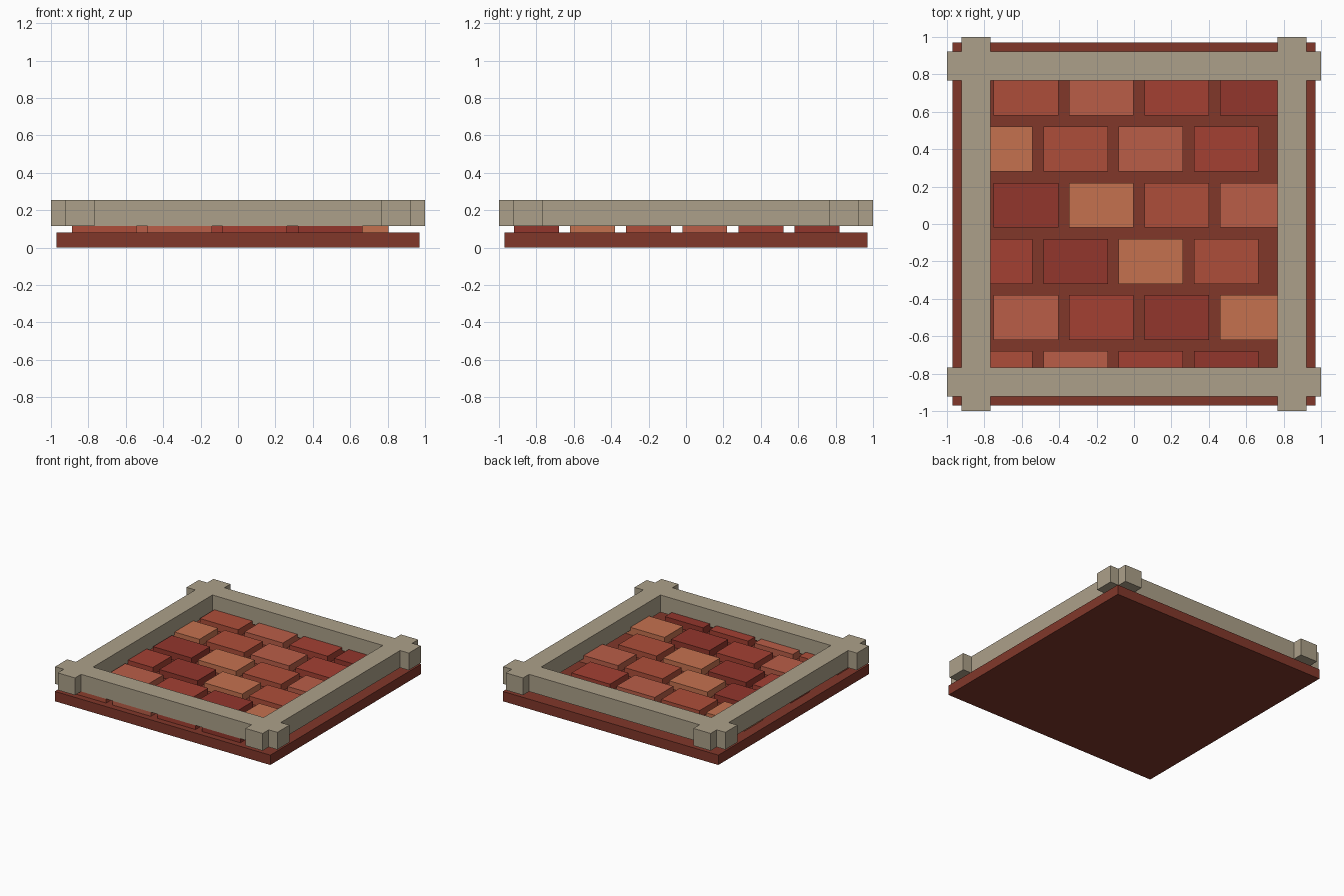
import bpy

if "Cube" in bpy.data.objects:
    bpy.data.objects.remove(bpy.data.objects["Cube"])


def material(name, rgb):
    # Convert display colour to linear
    mat = bpy.data.materials.new(name)
    mat.diffuse_color = [(c / 255) ** 2.2 for c in rgb] + [1]
    mat.use_nodes = True
    mat.node_tree.nodes["Principled BSDF"].inputs["Base Color"].default_value = mat.diffuse_color
    return mat


def box(name, x, y, z, mat):
    bpy.ops.mesh.primitive_cube_add(
        size=1, location=[(a + b) / 2 for a, b in (x, y, z)])
    obj = bpy.context.object
    obj.name = name
    obj.scale = [b - a for a, b in (x, y, z)]
    bpy.ops.object.transform_apply(location=False, rotation=False, scale=True)
    obj.data.materials.append(mat)
    return obj


mortar = material("mortar", (128, 58, 46))
stone = material("stone", (171, 159, 136))
clays = [material(f"clay_{i}", rgb) for i, rgb in enumerate([
    (172, 79, 60), (184, 94, 73), (162, 66, 54), (145, 57, 48), (196, 113, 80)])]

# Mortar slab
box("base_slab", (-0.97, 0.97), (-0.97, 0.97), (0, 0.08), mortar)

# Running-bond bricks, alternate rows shifted, colours cycling diagonally
for row in range(6):
    y = -0.92 + row * 0.3
    start = -0.75 if row % 2 else -0.888
    for col in range(4):
        x = start + col * 0.403
        if row % 2 == 0:
            x = -0.888 + col * 0.403
        box(f"brick_{row}_{col}", (x, x + 0.345), (y, y + 0.24),
            (0.075, 0.14), clays[(row + col) % 5])

# Stone frame: four crossing beams, ends overshooting the corners
beam_z = (0.115, 0.255)
for side, name in ((-1, "near"), (1, "far")):
    across = sorted((side * 0.767, side * 0.922))
    box(f"frame_beam_x_{name}", (-1, 1), across, beam_z, stone)
    box(f"frame_beam_y_{name}", across, (-1, 1), beam_z, stone)
